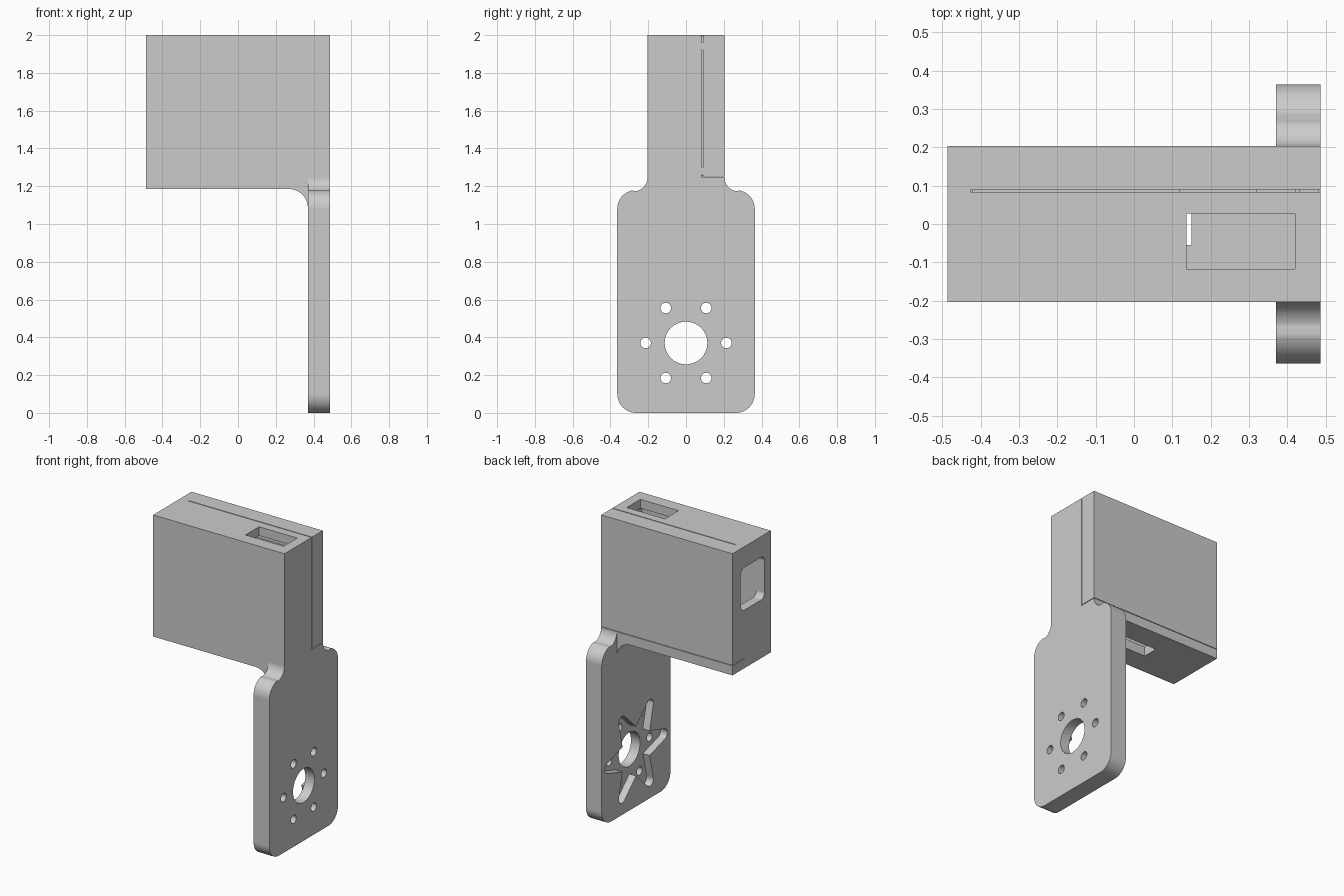
import bpy, bmesh
from math import sin, cos, radians
from mathutils import Vector

if "Cube" in bpy.data.objects:
    bpy.data.objects.remove(bpy.data.objects["Cube"], do_unlink=True)

grey = bpy.data.materials.new("plain grey")
grey.use_nodes = True
grey.diffuse_color = (0.6, 0.6, 0.6, 1)
grey.node_tree.nodes["Principled BSDF"].inputs["Base Color"].default_value = (0.6, 0.6, 0.6, 1)


def arc(u, v, r, start, end, n=10):
    angles = [radians(start + (end - start) * i / n) for i in range(n + 1)]
    return [(u + r * cos(a), v + r * sin(a)) for a in angles]


def circle(u, v, r, n=32):
    return arc(u, v, r, 0, 360, n)[:-1]


def rect(u0, u1, v0, v1):
    return [(u0, v0), (u1, v0), (u1, v1), (u0, v1)]


def rounded(u0, u1, v0, v1, r):
    return (arc(u1 - r, v0 + r, r, -90, 0) + arc(u1 - r, v1 - r, r, 0, 90)
            + arc(u0 + r, v1 - r, r, 90, 180) + arc(u0 + r, v0 + r, r, 180, 270))


def prism(name, outline, lo, hi, axis="X"):
    """Extrude an outline of (y, z) along x, or of (x, z) along y."""
    place = (lambda u, v, d: (d, u, v)) if axis == "X" else (lambda u, v, d: (u, d, v))
    bm = bmesh.new()
    face = bm.faces.new([bm.verts.new(place(u, v, lo)) for u, v in outline])
    new = bmesh.ops.extrude_face_region(bm, geom=[face])["geom"]
    shift = Vector(place(0, 0, hi - lo))
    bmesh.ops.translate(bm, vec=shift, verts=[g for g in new if isinstance(g, bmesh.types.BMVert)])
    bmesh.ops.recalc_face_normals(bm, faces=bm.faces)
    mesh = bpy.data.meshes.new(name)
    bm.to_mesh(mesh)
    bm.free()
    mesh.materials.append(grey)
    obj = bpy.data.objects.new(name, mesh)
    bpy.context.collection.objects.link(obj)
    return obj


def combine(obj, tools, operation):
    """Apply a boolean with each tool, then delete the tools."""
    for tool in tools:
        mod = obj.modifiers.new("boolean", "BOOLEAN")
        mod.operation, mod.solver, mod.object = operation, "EXACT", tool
    bpy.context.view_layer.update()
    graph = bpy.context.evaluated_depsgraph_get()
    mesh = bpy.data.meshes.new_from_object(obj.evaluated_get(graph))
    obj.modifiers.clear()
    obj.data = mesh
    for tool in tools:
        bpy.data.objects.remove(tool, do_unlink=True)


def finish(obj):
    bpy.ops.object.select_all(action="DESELECT")
    obj.select_set(True)
    bpy.context.view_layer.objects.active = obj
    bpy.ops.object.shade_smooth_by_angle(angle=radians(30))
    mod = obj.modifiers.new("weighted normals", "WEIGHTED_NORMAL")
    mod.keep_sharp = True


END, SIDE, BOTTOM, TOP = 0.487, 0.203, 1.185, 2.0
SEAM, LEDGE, WALL = 0.083, 1.248, 0.06
PLATE, HUB = 0.37, 0.37


def window():
    return prism("window_cutter", rounded(-0.137, 0.116, 1.575, 1.86, 0.04), -0.6, -0.38)


# Case tray with the ledge that carries the cover
tray = prism("case_and_bracket", [(-SIDE, BOTTOM), (SIDE, BOTTOM), (SIDE, LEDGE),
                                  (SEAM, LEDGE), (SEAM, TOP), (-SIDE, TOP)], -END, END)

# Mounting plate with rounded corners and a necked top
half = (arc(0.264, 0.1, 0.1, -90, 0) + arc(0.264, 1.08, 0.1, 0, 78)
        + arc(0.278, LEDGE, 0.075, 262, 180))
plate = prism("mounting_plate", half + [(-y, z) for y, z in reversed(half)], PLATE, END)

# Fillet between case floor and plate
fillet = prism("fillet", arc(PLATE - 0.1, BOTTOM - 0.1, 0.1, 0, 90)
               + [(PLATE - 0.1, 1.2), (0.4, 1.2), (0.4, BOTTOM - 0.1)], -SIDE, SIDE, "Y")
combine(tray, [plate, fillet], "UNION")

# Cavity, port openings, and the hub and screw holes
cutters = [
    prism("cavity", rect(-SIDE + WALL, 0.3, LEDGE, TOP - WALL), -END + WALL, END - WALL),
    prism("top_slot", rect(-0.117, 0.027, 1.9, 2.1), 0.137, 0.42),
    prism("floor_slot", rect(-0.055, 0.05, 1.1, 1.3), -0.13, 0.15),
    window(),
    prism("hub_hole", circle(0, HUB, 0.113, 48), 0.2, 0.6),
]

# Six-armed recess on the inner face of the plate
star = []
for k in range(6):
    a = 60 * k
    t = radians(a)
    star += arc(0.295 * cos(t), HUB + 0.295 * sin(t), 0.036, a - 80, a + 80, 8)
    v = radians(a + 30)
    star.append((0.165 * cos(v), HUB + 0.165 * sin(v)))
    cutters.append(prism("screw_hole", circle(0.214 * cos(t), HUB + 0.214 * sin(t), 0.028, 24), 0.2, 0.6))
cutters.append(prism("arm_recess", star, 0.3, PLATE + 0.05))
combine(tray, cutters, "DIFFERENCE")
finish(tray)

# Cover with a hollow inside and a wall closing the window end
FRONT = SEAM + 0.006
cover = prism("cover", rect(FRONT, SIDE, LEDGE + 0.004, TOP), -END, END)
flange = prism("flange", rect(SEAM, 0.12, LEDGE + 0.004, TOP), -END, -END + WALL)
combine(cover, [flange], "UNION")
hollow = prism("hollow", rect(0.0, SIDE - WALL, LEDGE + WALL, TOP - WALL), -END + WALL, END - WALL)
combine(cover, [hollow, window()], "DIFFERENCE")
finish(cover)

# Locating lip inside the seam
lip = prism("cover_lip", rect(0.05, 0.13, LEDGE + 0.005, TOP - WALL - 0.004), -0.423, 0.423)
inner = prism("lip_hollow", rect(0.0, 0.2, LEDGE + 0.03, TOP - WALL - 0.03), -0.4, 0.4)
combine(lip, [inner, window()], "DIFFERENCE")
finish(lip)

# Small snap tabs bridging the seam
for i, z in enumerate((1.28, 1.94)):
    prism(f"snap_tab_{i + 1}", rect(SEAM, FRONT, z - 0.02, z + 0.02), 0.43, END - 0.004)
prism("top_snap_tab", rect(SEAM, FRONT, 1.95, TOP - 0.004), 0.117, 0.32)
